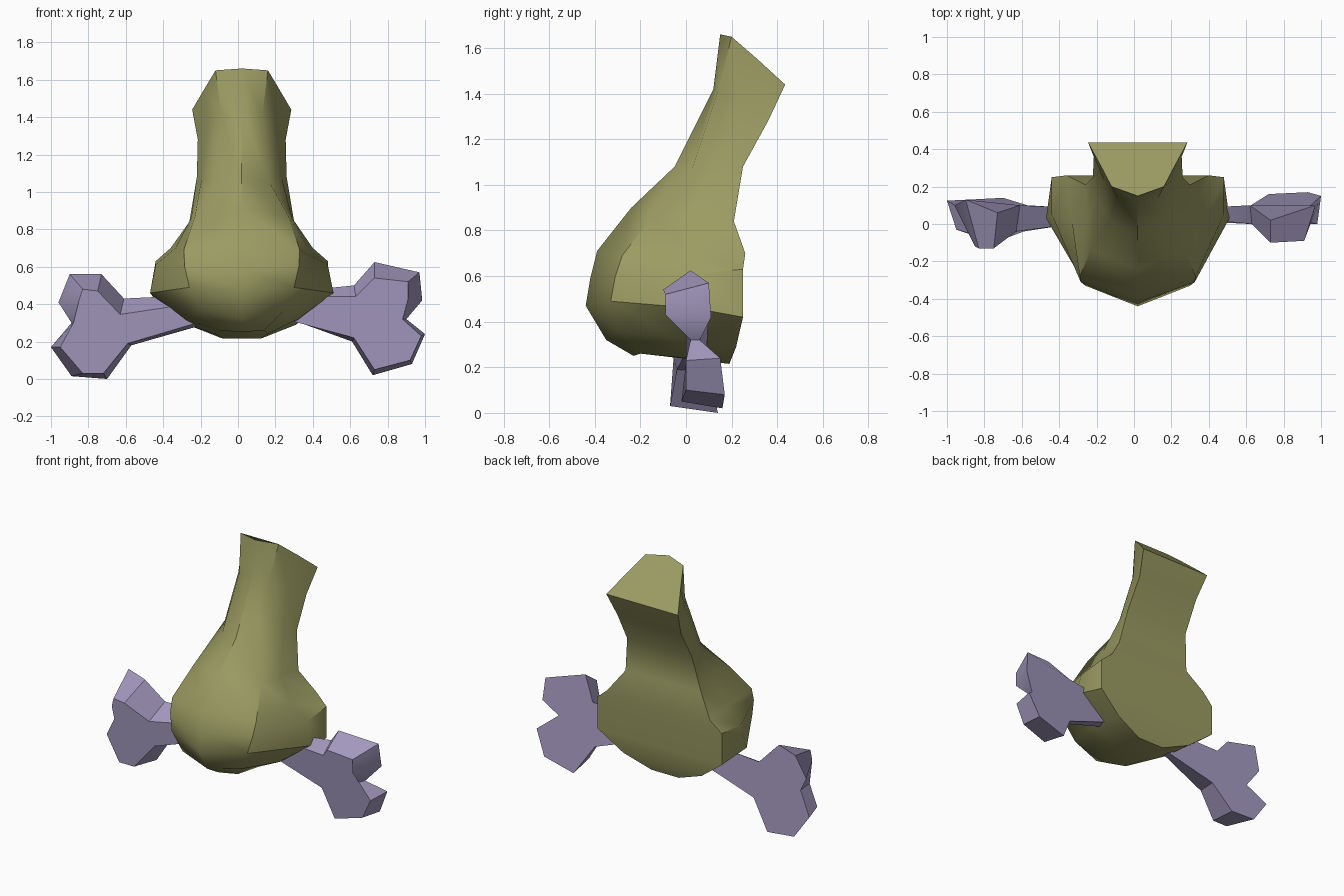
import bpy, bmesh, math


def material(name, rgb):
    m = bpy.data.materials.new(name)
    m.diffuse_color = (*rgb, 1)
    return m


def loft(name, rings, mat, angle):
    """Closed solid skinned through rings with equal point counts."""
    bm = bmesh.new()
    vs = [[bm.verts.new(p) for p in r] for r in rings]
    n = len(rings[0])
    for a, b in zip(vs, vs[1:]):
        for i in range(n):
            j = (i + 1) % n
            bm.faces.new((a[i], a[j], b[j], b[i]))
    bm.faces.new(vs[0])
    bm.faces.new(vs[-1])
    bmesh.ops.recalc_face_normals(bm, faces=bm.faces)
    me = bpy.data.meshes.new(name)
    bm.to_mesh(me)
    bm.free()
    me.materials.append(mat)
    ob = bpy.data.objects.new(name, me)
    bpy.context.collection.objects.link(ob)
    bpy.ops.object.select_all(action='DESELECT')
    ob.select_set(True)
    bpy.context.view_layer.objects.active = ob
    bpy.ops.object.shade_smooth_by_angle(angle=math.radians(angle))
    return ob


olive = material("olive_skin", (0.33, 0.33, 0.125))
mauve = material("mauve_bone", (0.37, 0.32, 0.52))

# Nose: each ring is bridge centre (y, z), then ridge, side and back corner
half_rings = [
    ((.15, 1.66), (.14, .20, 1.65), (.20, .315, 1.55), (.265, .435, 1.44)),
    ((.12, 1.42), (.11, .14, 1.41), (.18, .23, 1.36), (.235, .36, 1.28)),
    ((-.05, 1.08), (.15, .02, 1.05), (.215, .14, 1.07), (.24, .25, 1.08)),
    ((-.24, .90), (.25, -.14, .87), (.27, .04, .86), (.28, .21, .84)),
    ((-.39, .71), (.31, -.28, .69), (.355, .03, .70), (.38, .26, .70)),
    ((-.42, .59), (.305, -.31, .60), (.46, .05, .61), (.46, .25, .63)),
    ((-.44, .47), (.28, -.33, .49), (.49, .03, .46), (.46, .25, .42)),
    ((-.35, .32), (.22, -.30, .36), (.30, -.02, .32), (.29, .22, .29)),
    ((-.23, .25), (.12, -.20, .26), (.14, .00, .24), (.10, .19, .215)),
]
CX = 0.02
nose_rings = []
for (fy, fz), *side in half_rings:
    right = [(CX + x, y, z) for x, y, z in side]
    left = [(CX - x, y, z) for x, y, z in reversed(side)]
    nose_rings.append([(CX, fy, fz)] + right + left)
loft("nose", nose_rings, olive, 40)

# Bone: front and back outlines of each knobbed end, joined by a rim
right_front = [(.25, .02, .32), (.42, .02, .44), (.63, .00, .44), (.73, -.10, .54),
               (.91, -.09, .52), (.91, -.09, .43), (.88, .02, .32), (.98, .00, .23),
               (.92, .00, .10), (.73, -.02, .05), (.62, .00, .22)]
right_back = [(.25, .08, .33), (.42, .09, .48), (.62, .10, .50), (.73, .02, .625),
              (.97, .10, .57), (.985, .11, .42), (.90, .06, .32), (1.0, .15, .24),
              (.93, .17, .08), (.72, .16, .02), (.61, .09, .20)]
left_front = [(-.22, .02, .30), (-.33, .00, .39), (-.63, -.04, .345), (-.75, -.13, .47),
              (-.83, -.13, .48), (-.85, -.12, .42), (-.88, -.05, .30), (-.95, -.03, .17),
              (-.83, -.07, .03), (-.72, -.07, .03), (-.59, -.04, .19)]
left_back = [(-.22, .08, .28), (-.40, .09, .44), (-.61, .10, .43), (-.73, .06, .56),
             (-.90, .13, .56), (-.96, .10, .41), (-.89, .06, .30), (-1.0, .125, .17),
             (-.89, .13, .015), (-.70, .14, .0), (-.57, .10, .18)]
loft("bone_right", [right_front, right_back], mauve, 35)
loft("bone_left", [left_front, left_back], mauve, 35)
